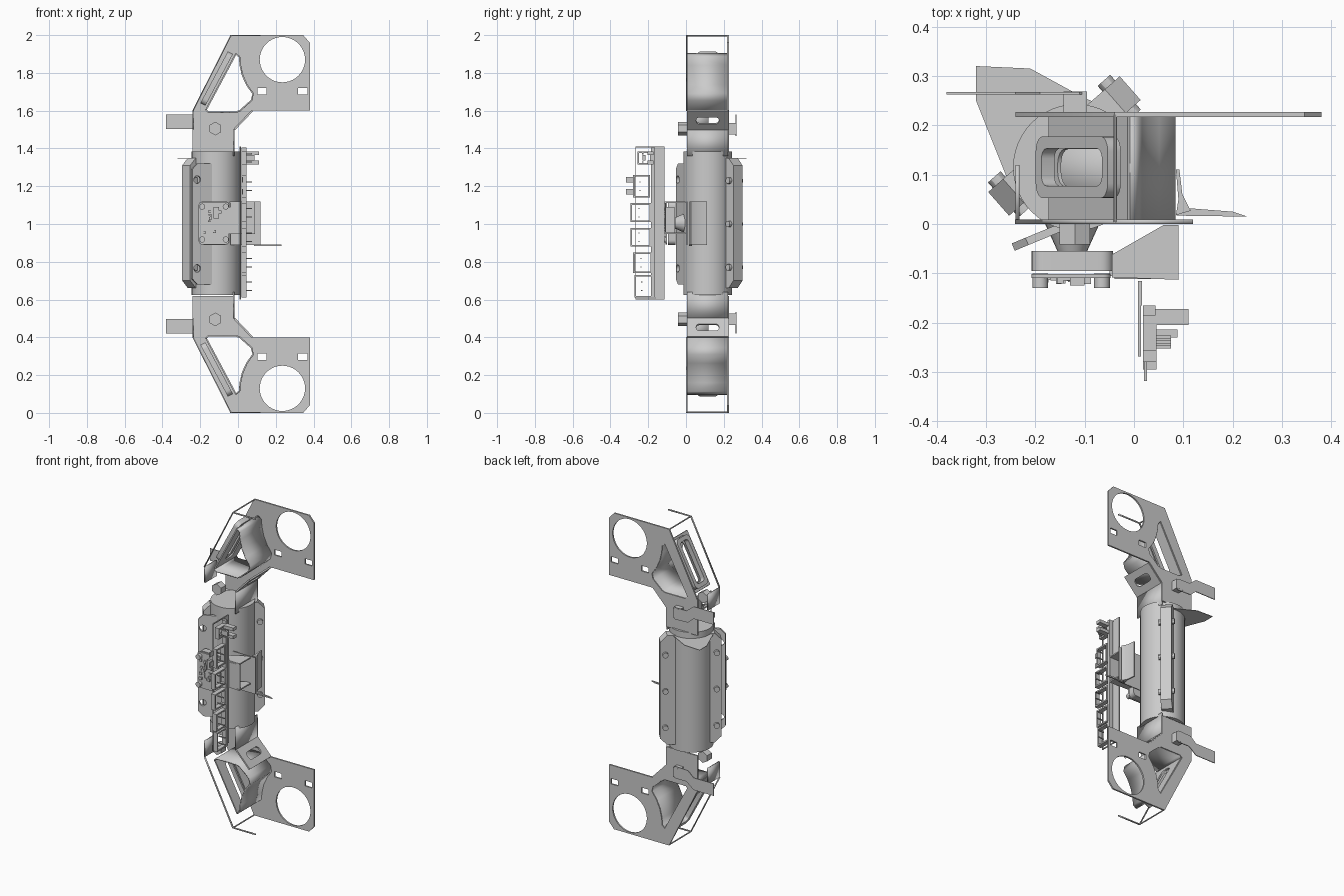
import bpy, bmesh, math, random
from mathutils import Matrix, Vector

if "Cube" in bpy.data.objects:
    bpy.data.objects.remove(bpy.data.objects["Cube"])

random.seed(4)


def add(name, mesh):
    ob = bpy.data.objects.new(name, mesh)
    bpy.context.collection.objects.link(ob)
    return ob


def box(name, lo, hi):
    bm = bmesh.new()
    c = [(a + b) / 2 for a, b in zip(lo, hi)]
    s = [b - a for a, b in zip(lo, hi)]
    bmesh.ops.create_cube(bm, size=1, matrix=Matrix.Translation(c) @ Matrix.Diagonal((*s, 1)))
    me = bpy.data.meshes.new(name)
    bm.to_mesh(me)
    return add(name, me)


def rod(name, a, b, r, r2=None, n=24):
    a, b = Vector(a), Vector(b)
    bm = bmesh.new()
    rot = (b - a).to_track_quat('Z', 'Y').to_matrix().to_4x4()
    bmesh.ops.create_cone(bm, cap_ends=True, segments=n, radius1=r, radius2=r if r2 is None else r2,
                          depth=(b - a).length, matrix=Matrix.Translation((a + b) / 2) @ rot)
    me = bpy.data.meshes.new(name)
    bm.to_mesh(me)
    return add(name, me)


def plate(name, loops, depth, mat):
    """Flat outline with holes, given a thickness and placed by a matrix."""
    cu = bpy.data.curves.new(name, 'CURVE')
    cu.dimensions, cu.fill_mode, cu.extrude = '2D', 'BOTH', depth / 2
    for pts in loops:
        sp = cu.splines.new('POLY')
        sp.points.add(len(pts) - 1)
        for p, q in zip(sp.points, pts):
            p.co = (q[0], q[1], 0, 1)
        sp.use_cyclic_u = True
    tmp = bpy.data.objects.new(name, cu)
    bpy.context.collection.objects.link(tmp)
    dg = bpy.context.evaluated_depsgraph_get()
    me = bpy.data.meshes.new_from_object(tmp.evaluated_get(dg))
    bpy.data.objects.remove(tmp)
    me.transform(mat)
    return add(name, me)


def sheet(name, pts, y0, y1, t=0.008):
    """Bent sheet: an x-z path drawn out along y."""
    bm = bmesh.new()
    rows = [[bm.verts.new((x, y, z)) for y in (y0, y1)] for x, z in pts]
    for a, b in zip(rows, rows[1:]):
        bm.faces.new((a[0], a[1], b[1], b[0]))
    me = bpy.data.meshes.new(name)
    bm.to_mesh(me)
    ob = add(name, me)
    m = ob.modifiers.new('thickness', 'SOLIDIFY')
    m.thickness, m.offset = t, 0
    return ob


def xz(y):
    return Matrix.Translation((0, y, 0)) @ Matrix.Rotation(math.pi / 2, 4, 'X')


def frame(o, u, v):
    u, v = Vector(u).normalized(), Vector(v).normalized()
    m = Matrix((u, v, u.cross(v))).transposed().to_4x4()
    return Matrix.Translation(o) @ m


def circle(cx, cy, r, n=40):
    return [(cx + r * math.cos(i * math.tau / n), cy + r * math.sin(i * math.tau / n)) for i in range(n)]


def rect(cx, cy, w, h, r=0.0):
    if not r:
        return [(cx + i * w / 2, cy + j * h / 2) for i, j in ((-1, -1), (1, -1), (1, 1), (-1, 1))]
    out = []
    for k, (i, j) in enumerate(((1, 1), (-1, 1), (-1, -1), (1, -1))):
        for s in range(6):
            a = (k + s / 5) * math.pi / 2
            out.append((cx + i * (w / 2 - r) + r * math.cos(a), cy + j * (h / 2 - r) + r * math.sin(a)))
    return out


def mirrored(ob):
    """Copy to the lower end, reflected about z = 1."""
    me = ob.data.copy()
    me.transform(Matrix.Translation((0, 0, 2)) @ Matrix.Diagonal((1, 1, -1, 1)))
    me.flip_normals()
    c = add('lower_' + ob.name, me)
    for m in ob.modifiers:
        n = c.modifiers.new(m.name, m.type)
        n.thickness, n.offset = m.thickness, m.offset


# --- end arms (upper, then mirrored) ---
window = [(-.01, 1.9), (.008, 1.885), (.012, 1.84), (.025, 1.785), (.048, 1.735), (.08, 1.69),
          (.072, 1.655), (.01, 1.6), (-.01, 1.592), (-.155, 1.592), (-.17, 1.605)]
outline = [(-.24, 1.38), (-.24, 1.6), (-.04, 2), (.345, 2), (.38, 1.96), (.38, 1.6), (.075, 1.6),
           (-.02, 1.5), (-.02, 1.38)]
arm = [plate('arm_back_plate', [outline, window, circle(.235, 1.87, .12), rect(.127, 1.702, .05, .034),
                                rect(.342, 1.702, .05, .034)], .01, xz(.222))]
arm.append(sheet('window_wall', window, .005, .222))
d = Vector((.16, 0, .3))
arm.append(plate('sloped_wall', [rect(0, 0, .34, .215), rect(0, 0, .26, .075, .03)], .008,
                 frame((-.09, .114, 1.753), d, (0, 1, 0))))
arm.append(plate('slot_rim', [rect(0, 0, .31, .125, .03), rect(0, 0, .26, .075, .02)], .03,
                 frame((-.113, .115, 1.77), d, (0, 1, 0))))
arm.append(plate('inner_slot_wall', [rect(0, 0, .138, .215), rect(0, 0, .05, .12, .02)], .01,
                 frame((.028, .114, 1.55), (.095, 0, .1), (0, 1, 0))))
arm.append(sheet('post_wall', [(-.022, 1.36), (-.022, 1.5)], .005, .222))
arm.append(sheet('post_side_lip', [(-.236, 1.5), (-.236, 1.6)], .005, .12))
arm.append(sheet('front_edge_strip', [(-.238, 1.6), (-.038, 1.997), (.12, 1.997)], 0, .009, .006))
arm.append(rod('top_fold', (-.038, .004, 1.997), (-.038, .222, 1.997), .004, n=8))
# hanger straps and clamp nuts
strap = [(-.38, 1.503), (-.24, 1.503), (-.2, 1.468), (-.11, 1.465), (-.095, 1.48), (-.095, 1.525),
         (-.11, 1.54), (-.19, 1.54), (-.24, 1.58), (-.38, 1.58)]
arm.append(plate('hanger_strap', [strap], .005, xz(.265)))
arm.append(box('rear_nut', (-.143, .225, 1.475), (-.095, .268, 1.535)))
arm.append(rod('front_nut', (-.12, .005, 1.505), (-.12, -.042, 1.505), .036, n=6))
for o in arm:
    mirrored(o)

# --- central tube and clamp flanges ---
rod('tube', (-.117, .115, .625), (-.117, .115, 1.385), .128, n=48)
u, n = Vector((.75, .66, 0)).normalized(), Vector((-.66, .75, 0)).normalized()
mid = Vector((-.141, .158, 1.005))


def chamfered(w, h, c):
    return [(i * (w / 2 - a), j * (h / 2 - b)) for i, j, a, b in
            ((-1, -1, c, 0), (1, -1, c, 0), (1, -1, 0, c), (1, 1, 0, c),
             (1, 1, c, 0), (-1, 1, c, 0), (-1, 1, 0, c), (-1, -1, 0, c))]


plate('clamp_flange', [chamfered(.355, .69, .04)], .064, frame(mid, u, (0, 0, 1)))
for z in (.77, 1.0, 1.23):
    for s in (-.148, .148):
        p = Vector((mid.x, mid.y, z)) + u * s
        rod('flange_bolt', p - n * .047, p + n * .047, .017, n=12)
plate('front_flange', [chamfered(.14, .64, .03), circle(-.042, .235, .02, 16), circle(-.042, -.235, .02, 16)],
      .016, frame((-.18, -.02, 1), (.92, .38, 0), (0, 0, 1)))
plate('end_cover_sheet', [[(-.32, .32), (-.21, .315), (-.1, .255), (-.05, .235), (-.24, .06), (-.26, .1),
                           (-.32, .25)]], .003, Matrix.Translation((0, 0, 1.345)))

# --- sensor module on the front ---
plate('module_body', [rect(-.125, 1.005, .165, .23, .025)], .04, xz(-.075))
plate('module_board', [rect(-.128, 1.005, .16, .225, .015)], .008, xz(-.105))
rod('module_pivot', (-.125, -.055, 1.005), (-.125, 0, 1.005), .03, .055)
for x in (-.19, -.065):
    for z in (.918, 1.092):
        rod('board_screw', (x, -.1, z), (x, -.13, z), .016, n=16)
box('main_chip', (-.13, -.125, 1.03), (-.1, -.108, 1.09))
for i in range(28):
    x, z = random.uniform(-.195, -.065), random.uniform(.94, 1.07)
    w, h = random.uniform(.006, .018), random.uniform(.006, .018)
    box('board_part', (x, -.108 - random.uniform(.004, .014), z), (x + w, -.106, z + h))
box('module_step', (-.05, -.105, .95), (0, -.06, 1.09))
arm_pts = [(.09, -.002), (.09, -.113), (-.045, -.108), (-.045, -.062), (.06, -.002)]
for z in (.952, 1.115):
    plate('module_arm', [arm_pts], .008, Matrix.Translation((0, 0, z)))
plate('module_arm_web', [rect(.025, 1.03, .13, .16)], .006, xz(-.108))
# curved side bracket with a bottom lip
plate('bracket_wall', [[(.085, .11), (.092, .11), (.098, .06), (.115, .027), (.085, .018), (.09, .05)]],
      .23, Matrix.Translation((0, 0, 1.005)))
plate('bracket_lip', [[(.085, .017), (.23, .015), (.2, .025), (.11, .032)]], .008,
      Matrix.Translation((0, 0, .888)))
plate('bracket_base', [rect(.04, 1.005, .16, .23)], .006, xz(.006))

# --- long connector board ---
box('connector_board', (.008, -.165, .6), (.016, -.115, 1.41))
box('connector_rail', (.018, -.185, .61), (.044, -.165, 1.405))
for z in (.602, 1.408):
    box('board_end_edge', (.008, -.268, z - .003), (.014, -.115, z + .003))
box('board_front_edge', (.008, -.268, .6), (.014, -.264, 1.41))
# open connector housings: z, y, width, height
for z, y, w, h in ((1.35, -.22, .075, .07), (1.2, -.235, .09, .12), (1.06, -.24, .11, .1), (.93, -.24, .11, .1),
                   (.795, -.23, .1, .11), (.67, -.225, .095, .12)):
    plate('connector_housing', [rect(y, z, w, h), rect(y, z, w - .018, h - .018)], .028,
          frame((.032, 0, 0), (0, 1, 0), (0, 0, 1)))
    for k in (-1, 1):
        box('connector_pin', (.03, y - .012, z + k * .022 - .003), (.075, y - .006, z + k * .022 + .003))
box('plug_block', (.02, -.205, 1.365), (.11, -.172, 1.385))
box('plug_block_low', (.02, -.205, 1.315), (.11, -.172, 1.335))
box('plug_key', (.045, -.23, 1.335), (.088, -.214, 1.365))
for z in (1.17, 1.235):
    box('tall_contact', (.02, -.318, z - .015), (.026, -.275, z + .015))

# smooth the curved faces and keep edges crisp
bpy.ops.object.select_all(action='DESELECT')
for o in bpy.context.collection.objects:
    o.select_set(True)
    bpy.context.view_layer.objects.active = o
bpy.ops.object.shade_smooth_by_angle(angle=math.radians(30))
